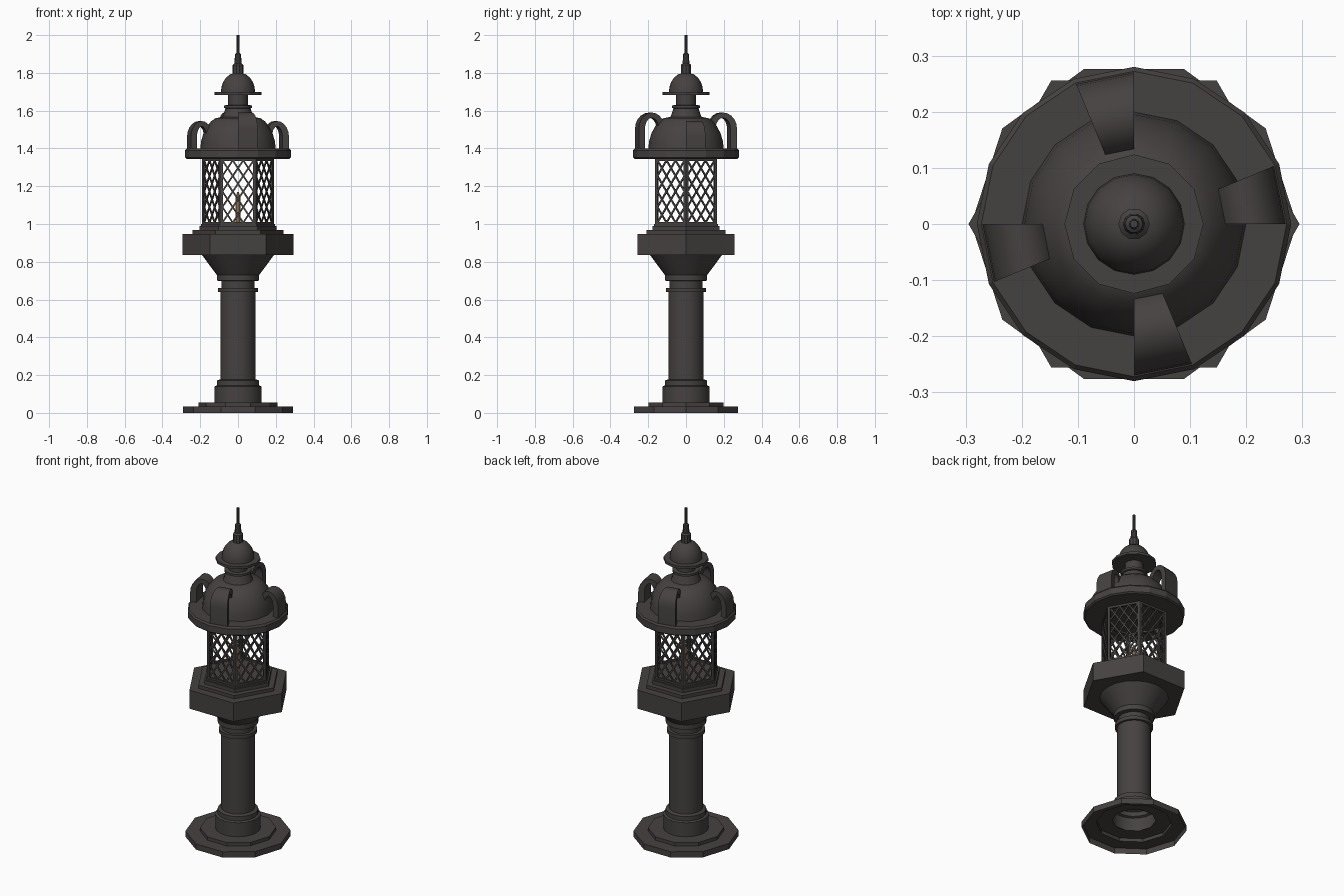
import bpy, bmesh, math
from mathutils import Vector, Matrix

if "Cube" in bpy.data.objects:
    bpy.data.objects.remove(bpy.data.objects["Cube"])


def material(name, rgb):
    m = bpy.data.materials.new(name)
    m.diffuse_color = (*rgb, 1)
    m.use_nodes = True
    m.node_tree.nodes["Principled BSDF"].inputs["Base Color"].default_value = m.diffuse_color
    return m


IRON = material("dark_iron", (0.06, 0.054, 0.052))
WAX = material("tan_candle", (0.42, 0.27, 0.13))


def finish(name, bm, mat=IRON, smooth=None, fix=True):
    if fix:
        bmesh.ops.recalc_face_normals(bm, faces=bm.faces)
    me = bpy.data.meshes.new(name)
    bm.to_mesh(me)
    bm.free()
    me.materials.append(mat)
    ob = bpy.data.objects.new(name, me)
    bpy.context.collection.objects.link(ob)
    if smooth:
        bpy.ops.object.select_all(action='DESELECT')
        ob.select_set(True)
        bpy.context.view_layer.objects.active = ob
        bpy.ops.object.shade_smooth_by_angle(angle=math.radians(smooth))
    return ob


def lathe(name, profile, sides, smooth=None, mat=IRON, bottom=True, top=True):
    """Stack of regular polygon rings (radius, height), first corner on +x."""
    bm = bmesh.new()
    rings = [[bm.verts.new((r * math.cos(math.tau * i / sides),
                            r * math.sin(math.tau * i / sides), z))
              for i in range(sides)] for r, z in profile]
    for a, b in zip(rings, rings[1:]):
        for i in range(sides):
            j = (i + 1) % sides
            bm.faces.new((a[i], a[j], b[j], b[i]))
    if bottom:
        bm.faces.new(rings[0][::-1])
    if top:
        bm.faces.new(rings[-1])
    return finish(name, bm, mat, smooth, fix=bottom and top)


def bar(bm, p, q, width, depth, normal):
    """Box running from p to q, with its depth along normal."""
    axis = (q - p).normalized()
    side = normal.cross(axis).normalized()
    rot = Matrix((side, normal, axis)).transposed().to_4x4()
    size = Matrix.Diagonal((width, depth, (q - p).length, 1))
    bmesh.ops.create_cube(bm, size=1, matrix=Matrix.Translation((p + q) / 2) @ rot @ size)


# Stepped foot, hollow underneath
lathe("foot", [(0.29, 0), (0.29, 0.035), (0.21, 0.035), (0.21, 0.055), (0.12, 0.055)],
      10, bottom=False, top=False)

# Column with its collars and flared capital
lathe("column", [(0.125, 0.055), (0.125, 0.14), (0.112, 0.145), (0.112, 0.172),
                 (0.093, 0.178), (0.093, 0.64), (0.106, 0.64), (0.106, 0.662),
                 (0.087, 0.662), (0.087, 0.698), (0.112, 0.70), (0.112, 0.73),
                 (0.19, 0.835)], 20, 35, bottom=False, top=False)

# Six-sided platform with steps
lathe("platform", [(0.295, 0.835), (0.295, 0.948), (0.24, 0.948), (0.24, 0.968),
                   (0.205, 0.968), (0.205, 0.99), (0.195, 0.99), (0.195, 1.0)], 6)

# Lantern cage: corner posts, rails and diamond lattice
R, Z0, Z1 = 0.19, 0.995, 1.35
corners = [Vector((R * math.cos(math.tau * i / 6), R * math.sin(math.tau * i / 6), 0))
           for i in range(6)]
up = Vector((0, 0, 1))
frame, lattice = bmesh.new(), bmesh.new()
W, H, NX, NZ = 0.166, 0.33, 3, 4
dx, dz = W / NX, H / NZ
for i in range(6):
    a, b = corners[i], corners[(i + 1) % 6]
    mid, along = (a + b) / 2, (b - a).normalized()
    out = mid.normalized()
    mid = mid - out * 0.006
    for s in (-1, 1):
        p = mid + along * s * 0.087
        bar(frame, p + up * Z0, p + up * Z1, 0.014, 0.012, out)
    for z in (1.003, 1.341):
        bar(frame, mid - along * 0.09 + up * z, mid + along * 0.09 + up * z, 0.016, 0.012, out)
    # Each diagonal is clipped to the panel opening
    for k in range(-NX + 1, NZ):
        t0, t1 = max(0, -k), min(NX, NZ - k)
        for s in (-1, 1):
            p, q = (mid + along * s * (t * dx - W / 2) + up * (1.007 + (t + k) * dz)
                    for t in (t0, t1))
            bar(lattice, p, q, 0.009, 0.006, out)
finish("cage_frame", frame)
finish("cage_lattice", lattice)

# Candle in the lantern
lathe("candle", [(0.012, 1.0), (0.012, 1.14), (0.004, 1.17)], 8, 35, WAX)

# Brim and dome
lathe("brim", [(0.272, 1.345), (0.28, 1.352), (0.28, 1.39), (0.272, 1.4)], 16)
lathe("dome", [(0.2, 1.395), (0.195, 1.44), (0.183, 1.48), (0.165, 1.515),
               (0.143, 1.543), (0.12, 1.56), (0.082, 1.567), (0.066, 1.612),
               (0.075, 1.615), (0.075, 1.628), (0.052, 1.63), (0.052, 1.69)], 16, 35)

# Upper cap and spire
lathe("cap_disc", [(0.124, 1.683), (0.124, 1.698)], 12)
lathe("cap_dome", [(0.09, 1.697), (0.088, 1.725), (0.078, 1.753), (0.062, 1.776),
                   (0.042, 1.792), (0.02, 1.798)], 16, 35)
lathe("spire", [(0.028, 1.79), (0.028, 1.842), (0.019, 1.85), (0.016, 1.9),
                (0.009, 1.905), (0.007, 2.0)], 10, 35)


# Curved wedge-shaped brackets, each filling one side of the sixteen-sided brim
def bracket(name, start, peak, inner):
    steps, outer, thick = 10, 0.27, 0.035
    base, centre = peak - 0.085, (outer + inner) / 2
    half = (outer - inner) / 2
    path = [(outer, 1.395, outer - thick, 1.395)]
    for k in range(steps + 1):
        c, s = math.cos(math.pi * k / steps), math.sin(math.pi * k / steps)
        path.append((centre + half * c, base + 0.085 * s,
                     centre + (half - thick) * c, base + (0.085 - thick * 0.8) * s))
    path.append((inner, base - 0.02, inner + thick, base - 0.02))
    bm = bmesh.new()
    rows = []
    for ro, zo, ri, zi in path:
        rows.append([bm.verts.new((r * math.cos(t), r * math.sin(t), z))
                     for r, z, t in ((ro, zo, start), (ro, zo, start + math.tau / 16),
                                     (ri, zi, start + math.tau / 16), (ri, zi, start))])
    for a, b in zip(rows, rows[1:]):
        for i in range(4):
            j = (i + 1) % 4
            bm.faces.new((a[i], a[j], b[j], b[i]))
    bm.faces.new(rows[0])
    bm.faces.new(rows[-1])
    finish(name, bm, smooth=35)


for n, side in enumerate(("right", "back", "left", "front")):
    tall = n % 2
    bracket(side + "_bracket", n * math.pi / 2, 1.59 if tall else 1.545,
            0.122 if tall else 0.145)
